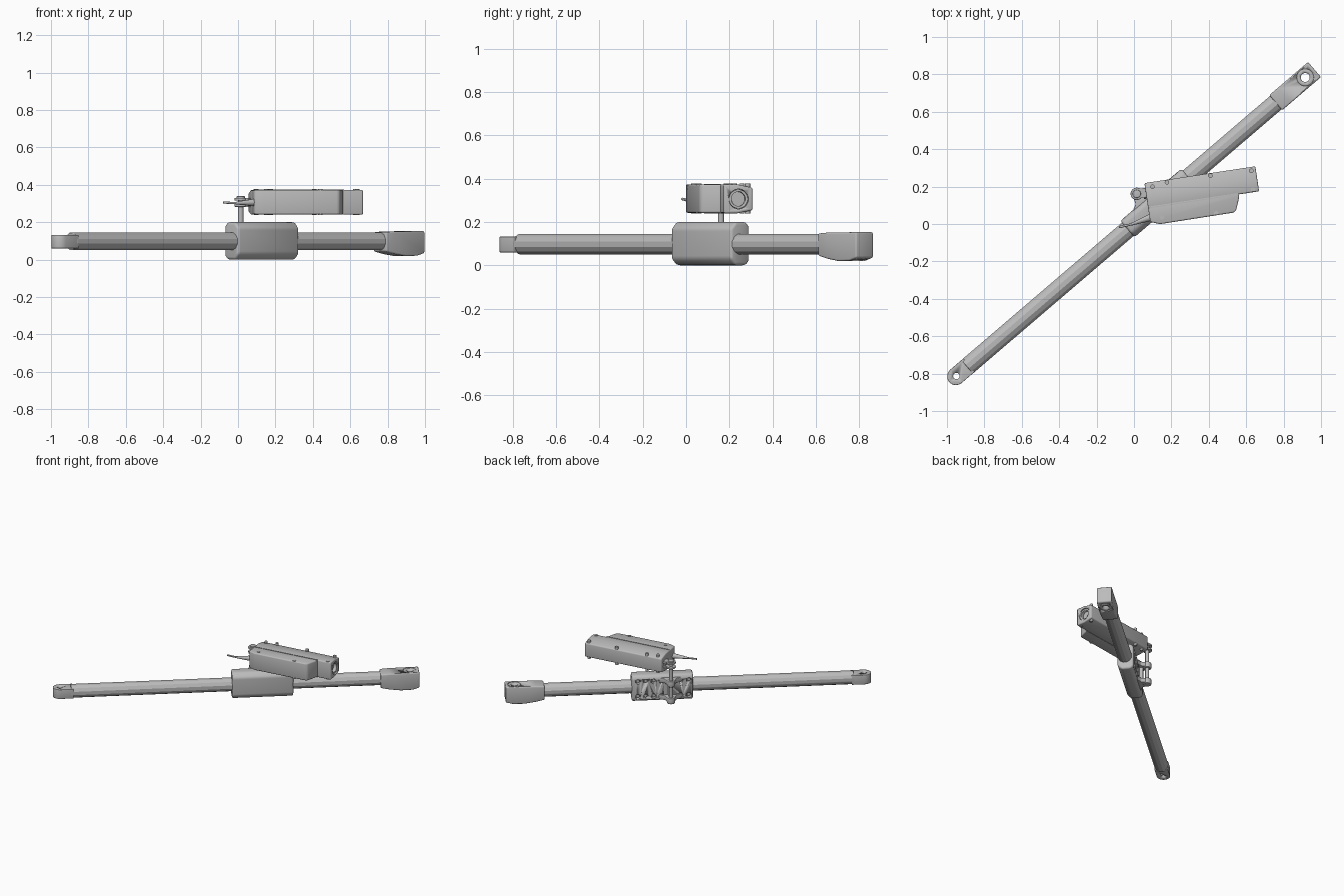
import bpy, bmesh, math
from mathutils import Matrix, Vector

cube = bpy.data.objects.get("Cube")
if cube:
    bpy.data.objects.remove(cube, do_unlink=True)

grey = bpy.data.materials.new("plain_grey")
grey.use_nodes = True
grey.diffuse_color = (0.5, 0.5, 0.5, 1)
grey.node_tree.nodes["Principled BSDF"].inputs["Base Color"].default_value = (0.5, 0.5, 0.5, 1)

# Working frames: x runs along the shaft, or along the actuator
SHAFT = Matrix.Rotation(math.radians(40.55), 4, "Z")
ACT = Matrix.Translation((0.075, 0.09, 0)) @ Matrix.Rotation(math.radians(8.6), 4, "Z")
AXIS_Z = 0.108


def finish(name, bm, frame, bevel=0, smooth=True):
    bmesh.ops.recalc_face_normals(bm, faces=bm.faces)
    mesh = bpy.data.meshes.new(name)
    bm.to_mesh(mesh)
    bm.free()
    mesh.materials.append(grey)
    ob = bpy.data.objects.new(name, mesh)
    bpy.context.collection.objects.link(ob)
    ob.matrix_world = frame
    select(ob)
    if bevel:
        mod = ob.modifiers.new("Bevel", "BEVEL")
        mod.width, mod.segments, mod.limit_method = bevel, 3, "ANGLE"
        bpy.ops.object.modifier_apply(modifier=mod.name)
    if smooth:
        bpy.ops.object.shade_smooth_by_angle(angle=math.radians(35))
    return ob


def select(ob):
    bpy.ops.object.select_all(action="DESELECT")
    ob.select_set(True)
    bpy.context.view_layer.objects.active = ob
    bpy.context.view_layer.update()


def prism(name, outline, lo, hi, frame, axis="Z", bevel=0):
    """Extrude an outline: xy along Z, yz along X, or xz along Y."""
    place = {"Z": lambda a, b, h: (a, b, h),
             "X": lambda a, b, h: (h, a, b),
             "Y": lambda a, b, h: (a, h, b)}[axis]
    bm = bmesh.new()
    rings = [[bm.verts.new(place(a, b, h)) for a, b in outline] for h in (lo, hi)]
    for ring in rings:
        bm.faces.new(ring)
    n = len(outline)
    for i in range(n):
        j = (i + 1) % n
        bm.faces.new((rings[0][i], rings[0][j], rings[1][j], rings[1][i]))
    return finish(name, bm, frame, bevel)


def rod(name, a, b, r, frame, r2=None, sides=24, smooth=True, bevel=0):
    """Cylinder or cone between two points."""
    a, b = Vector(a), Vector(b)
    turn = (b - a).to_track_quat("Z", "Y").to_matrix().to_4x4()
    spin = Matrix.Rotation(math.pi / sides, 4, "Z")
    bm = bmesh.new()
    bmesh.ops.create_cone(bm, cap_ends=True, segments=sides, radius1=r,
                          radius2=r if r2 is None else r2, depth=(b - a).length,
                          matrix=Matrix.Translation((a + b) / 2) @ turn @ spin)
    return finish(name, bm, frame, bevel, smooth)


def cut(ob, cutter):
    select(ob)
    mod = ob.modifiers.new("Cut", "BOOLEAN")
    mod.operation, mod.solver, mod.object = "DIFFERENCE", "EXACT", cutter
    bpy.ops.object.modifier_apply(modifier=mod.name)
    bpy.data.objects.remove(cutter, do_unlink=True)


def drill(ob, x, y, lo, hi, r, frame):
    cut(ob, rod("drill", (x, y, lo), (x, y, hi), r, frame))


# Long shaft with a rounded tang at one end
rod("shaft", (-1.175, 0, AXIS_Z), (1.05, 0, AXIS_Z), 0.049, SHAFT,
    sides=12, smooth=False, bevel=0.004)
arc = [math.radians(90 + 180 * i / 16) for i in range(17)]
tang = prism("shaft_tang", [(-1.16, 0.047)] +
             [(-1.25 + 0.05 * math.cos(t), 0.047 * math.sin(t)) for t in arc] +
             [(-1.16, -0.047)], 0.07, 0.142, SHAFT, bevel=0.003)
drill(tang, -1.25, 0, 0, 0.3, 0.017, SHAFT)

# End block with a bushing
block = prism("end_block", [(0.997, 0.054), (0.997, 0.157), (1.06, 0.161), (1.27, 0.163),
                            (1.27, 0.045), (1.22, 0.031), (1.14, 0.029), (1.06, 0.04)],
              -0.053, 0.053, SHAFT, axis="Y", bevel=0.008)
drill(block, 1.205, 0, 0, 0.3, 0.046, SHAFT)
bush = rod("end_bushing", (1.205, 0, 0.035), (1.205, 0, 0.16), 0.0465, SHAFT, bevel=0.006)
drill(bush, 1.205, 0, 0, 0.3, 0.024, SHAFT)

# Clamp sleeve: rounded bar, drilled for bolts on the back
sleeve = prism("clamp_sleeve", [(-0.055, 0.04), (-0.025, 0.01), (0.04, 0.01), (0.06, 0.03),
                                (0.06, 0.19), (0.04, 0.21), (-0.025, 0.21), (-0.055, 0.18)],
               -0.045, 0.385, SHAFT, axis="X", bevel=0.014)
for u in (-0.015, 0.045, 0.177, 0.232, 0.288, 0.343):
    for z in (0.052, 0.166):
        cut(sleeve, rod("counterbore", (u, 0.035, z), (u, 0.1, z), 0.018, SHAFT))
        rod("clamp_bolt", (u, 0.03, z), (u, 0.048, z), 0.012, SHAFT, sides=12)

# Pivot bracket: two flared lugs and a spine carry the upright pin
PU, PV = 0.116, 0.113
for label, lo, hi in (("lower", 0.025, 0.06), ("upper", 0.155, 0.19)):
    prism(label + "_lug", [(PU - 0.09, 0.05), (PU + 0.09, 0.05), (PU + 0.04, 0.075),
                           (PU + 0.025, PV), (PU - 0.025, PV), (PU - 0.04, 0.075)],
          lo, hi, SHAFT, bevel=0.004)
    rod(label + "_lug_eye", (PU, PV, lo - 0.004), (PU, PV, hi + 0.004), 0.029, SHAFT, bevel=0.005)
prism("bracket_spine", [(PU - 0.018, 0.05), (PU + 0.018, 0.05),
                        (PU + 0.012, 0.085), (PU - 0.012, 0.085)], 0.04, 0.18, SHAFT)
rod("pivot_pin", (PU, PV, 0.025), (PU, PV, 0.345), 0.014, SHAFT)
rod("pin_head", (PU, PV, 0.335), (PU, PV, 0.35), 0.022, SHAFT, bevel=0.004)

# Clevis from the pin to the actuator
pin = ACT.inverted() @ (SHAFT @ Vector((PU, PV, 0)))
for z in (0.292, 0.326):
    rod("clevis_eye", (pin.x, pin.y, z), (pin.x, pin.y, z + 0.014), 0.033, ACT, bevel=0.003)
    prism("clevis_arm", [(pin.x, pin.y - 0.025), (0.01, pin.y - 0.025),
                         (0.01, pin.y + 0.025), (pin.x, pin.y + 0.025)], z, z + 0.014, ACT)
rod("clevis_shank", (pin.x + 0.035, 0.07, 0.316), (0.02, 0.07, 0.316), 0.024, ACT)

# Actuator housing: tapered main body and the shorter motor case
body = prism("actuator_body", [(-0.005, 0.25), (0.06, 0.25), (0.13, 0.264),
                               (0.13, 0.368), (0.06, 0.383), (-0.005, 0.383)],
             0, 0.6, ACT, axis="X", bevel=0.008)
cut(body, rod("bore", (0.57, 0.064, 0.316), (0.7, 0.064, 0.316), 0.046, ACT))
ring = rod("bore_ring", (0.56, 0.064, 0.316), (0.594, 0.064, 0.316), 0.044, ACT)
cut(ring, rod("bore", (0.572, 0.064, 0.316), (0.7, 0.064, 0.316), 0.033, ACT))
prism("motor_case", [(0, 0.01), (0.495, 0.01), (0.49, -0.02), (0.463, -0.088), (0.45, -0.097),
                     (0.05, -0.099), (0, -0.08)], 0.252, 0.383, ACT, bevel=0.009)
prism("housing_seam", [(0.005, -0.007), (0.495, -0.007), (0.495, -0.002), (0.005, -0.002)],
      0.25, 0.386, ACT)

# Housing screws, on the top and the underside
for s, t in ((0.04, 0.105), (0.12, 0.117), (0.355, 0.117), (0.575, 0.11),
             (0.57, 0.01), (0.066, -0.065), (0.356, -0.085)):
    for lo, hi in ((0.36, 0.387), (0.248, 0.27)):
        rod("housing_screw", (s, t, lo), (s, t, hi), 0.012, ACT, sides=16)

# Cable with a tapered gland
rod("cable_gland", (0.01, -0.055, 0.316), (-0.1, -0.077, 0.312), 0.02, ACT, r2=0.007, sides=16)
curve = bpy.data.curves.new("cable", "CURVE")
curve.dimensions, curve.bevel_depth, curve.use_fill_caps = "3D", 0.006, True
line = curve.splines.new("POLY")
line.points.add(2)
for p, co in zip(line.points, ((0.04, 0.012, 0.316), (-0.02, -0.003, 0.312), (-0.08, -0.017, 0.316))):
    p.co = (*co, 1)
curve.materials.append(grey)
bpy.context.collection.objects.link(bpy.data.objects.new("cable", curve))

# Stand the whole assembly on the ground
bpy.context.view_layer.update()
low = min((ob.matrix_world @ Vector(c)).z for ob in bpy.data.objects
          if grey.name in [m.name for m in getattr(ob.data, "materials", []) if m]
          for c in ob.bound_box)
for ob in bpy.data.objects:
    if ob.type in {"MESH", "CURVE"} and ob.data.materials and ob.data.materials[0] == grey:
        ob.matrix_world = Matrix.Translation((0, 0, -low)) @ ob.matrix_world
